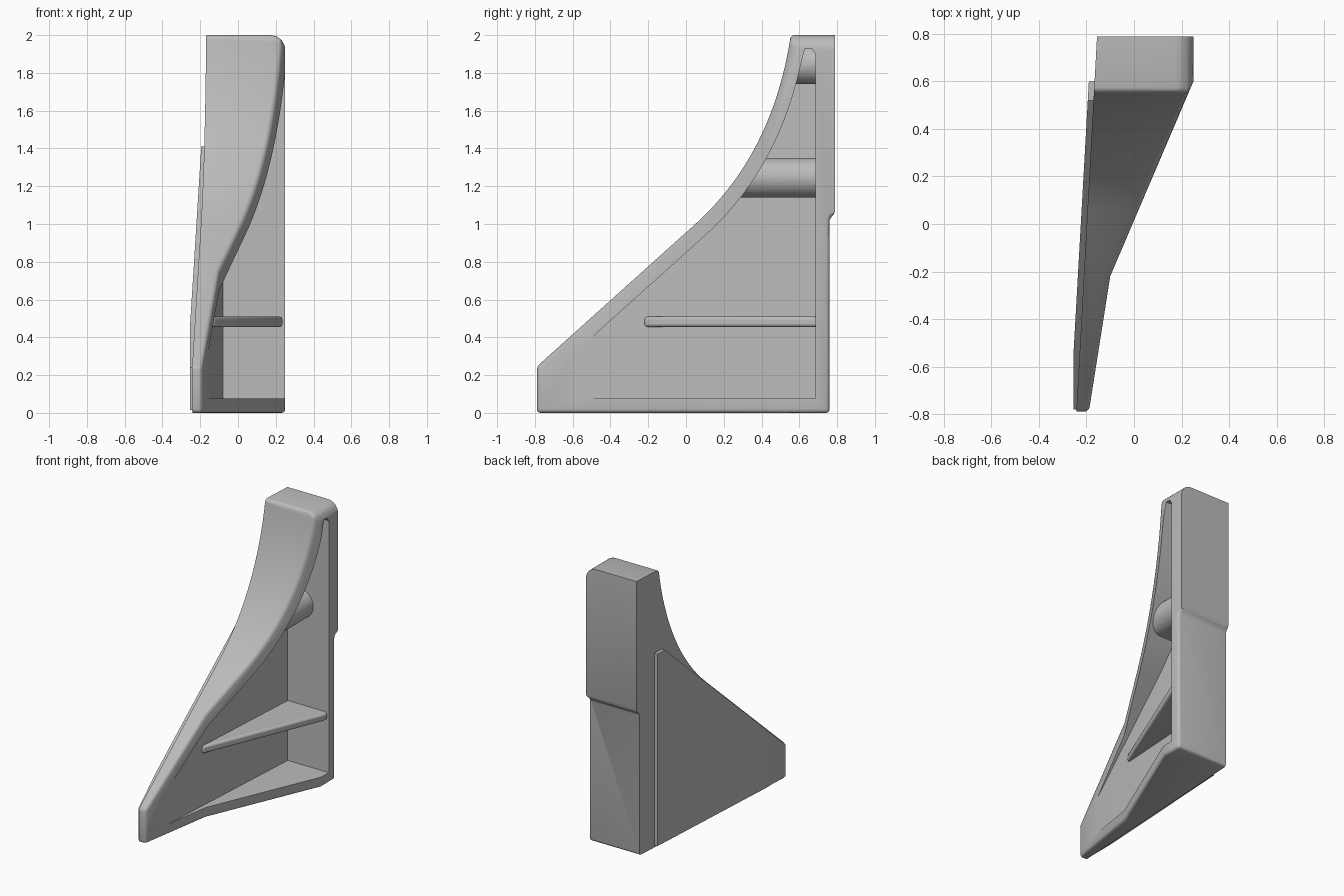
import bpy, bmesh, math
from mathutils import Vector

if "Cube" in bpy.data.objects:
    bpy.data.objects.remove(bpy.data.objects["Cube"])

grey = bpy.data.materials.new("plain_grey")
grey.use_nodes = True
grey.diffuse_color = (0.5, 0.5, 0.5, 1)
grey.node_tree.nodes["Principled BSDF"].inputs["Base Color"].default_value = (0.5, 0.5, 0.5, 1)


def prism(name, pts, axis, lo, hi):
    """Extrude a 2D outline along an axis; lo and hi may depend on the first coordinate."""
    bm = bmesh.new()
    rings = []
    for end in (lo, hi):
        ring = []
        for a, b in pts:
            co = [a, b]
            co.insert(axis, end(a) if callable(end) else end)
            ring.append(bm.verts.new(co))
        bm.faces.new(ring)
        rings.append(ring)
    for i in range(len(pts)):
        j = (i + 1) % len(pts)
        bm.faces.new((rings[0][i], rings[0][j], rings[1][j], rings[1][i]))
    bmesh.ops.recalc_face_normals(bm, faces=bm.faces)
    me = bpy.data.meshes.new(name)
    bm.to_mesh(me)
    bm.free()
    ob = bpy.data.objects.new(name, me)
    bpy.context.collection.objects.link(ob)
    me.materials.append(grey)
    return ob


def activate(ob):
    bpy.ops.object.select_all(action="DESELECT")
    ob.select_set(True)
    bpy.context.view_layer.objects.active = ob


def combine(ob, tool, operation):
    """Apply a boolean and discard the tool."""
    activate(ob)
    mod = ob.modifiers.new("cut", "BOOLEAN")
    mod.operation, mod.object, mod.solver = operation, tool, "EXACT"
    bpy.ops.object.modifier_apply(modifier=mod.name)
    bpy.data.objects.remove(tool)


def smooth(ob):
    activate(ob)
    bpy.ops.object.shade_smooth_by_angle(angle=math.radians(30))


def left(y):
    return -0.155 + 0.055 * (y - 0.8)


def floor(y):
    return -0.08 + 0.06 * (y - 0.685)


def sweep(offset):
    """Front edge: straight slope then a curve up to the top, moved inward by offset."""
    p0, p1, p2 = Vector((0.05, 1.0)), Vector((0.46, 1.37)), Vector((0.555, 2.0))
    start = Vector((-0.79, 0.245))
    d = (p0 - start).normalized()
    out = [start + offset * Vector((d.y, -d.x))]
    for i in range(17):
        t = i / 16
        p = p0 * (1 - t) ** 2 + p1 * 2 * t * (1 - t) + p2 * t * t
        d = ((p1 - p0) * (1 - t) + (p2 - p1) * t).normalized()
        out.append(p + offset * Vector((d.y, -d.x)))
    return [tuple(p) for p in out]


def pocket(name, offset, low, back, top, lo):
    curve = [p for p in sweep(offset) if p[1] < top - 0.04]
    crown = [(curve[-1][0] + 0.025, top), (back - 0.02, top), (back, top - 0.03)]
    return prism(name, curve + crown + [(back, low), (curve[0][0], low)], 0, lo, 0.6)


# Body: side outline trimmed by the plan outline and the rounded top corner
back_step = [(0.79, 2), (0.79, 1.07), (0.782, 1.05), (0.768, 1.04), (0.76, 1.02)]
body = prism("bracket_body", sweep(0) + back_step + [(0.76, 0), (-0.79, 0)], 0, left, 0.6)
plan = [(-1, -1), (-0.223, -1), (-0.1, -0.22), (0.25, 0.6), (0.25, 1), (-1, 1)]
combine(body, prism("plan_trim", plan, 2, -1, 3), "INTERSECT")
corner = [(0.17 + 0.08 * math.cos(a), 1.92 + 0.08 * math.sin(a))
          for a in (i * math.pi / 16 for i in range(9))]
combine(body, prism("corner_trim", corner + [(-1, 2), (-1, -1), (0.25, -1)], 1, -2, 2), "INTERSECT")

# Soften the outer edges, leaving the flat mounting side and upper back crisp
bm = bmesh.new()
bm.from_mesh(body.data)
bmesh.ops.remove_doubles(bm, verts=bm.verts, dist=0.002)


def is_soft(e):
    if len(e.link_faces) != 2 or e.calc_face_angle(0) < math.radians(30):
        return False
    on_left = all(v.co.x < left(v.co.y) + 0.01 for v in e.verts)
    return not on_left and not all(v.co.y > 0.78 for v in e.verts)


bmesh.ops.bevel(bm, geom=[e for e in bm.edges if is_soft(e)], offset=0.02, segments=3,
                profile=0.5, affect="EDGES", clamp_overlap=False)
bm.to_mesh(body.data)
bm.free()

# Open side pocket
combine(body, pocket("pocket_cutter", 0.08, 0.075, 0.685, 1.93, floor), "DIFFERENCE")
smooth(body)

# Two rounded screw bosses, trimmed to sink into the surrounding walls
for name, z in (("middle_boss", 1.245), ("upper_boss", 1.845)):
    arch = [(0.02 + 0.105 * math.sin(a), z + 0.105 * math.cos(a))
            for a in (i * math.pi / 20 for i in range(21))]
    boss = prism(name, arch + [(-0.12, z - 0.105), (-0.12, z + 0.105)], 1, 0.1, 0.75)
    combine(boss, pocket("boss_trim", 0.05, 0.05, 0.71, 1.95, -0.5), "INTERSECT")
    smooth(boss)

# Horizontal stiffening rib
rib = prism("stiffening_rib", [(-0.16, -0.22), (-0.125, -0.22), (0.235, 0.65), (0.235, 0.71), (-0.1, 0.71)],
            2, 0.455, 0.51)
bev = rib.modifiers.new("round", "BEVEL")
bev.width, bev.segments, bev.limit_method = 0.015, 3, "ANGLE"
smooth(rib)

# Thin raised pad on the flat side, level at the front and tapering behind
prism("front_pad", [(-0.78, 0.015), (-0.78, 0.24), (-0.55, 0.445), (-0.55, 0.015)],
      0, -0.255, lambda y: left(y) + 0.01)
prism("rear_pad", [(-0.55, 0.015), (-0.55, 0.445), (0.52, 1.41), (0.6, 1.41), (0.6, 0.015)],
      0, lambda y: -0.255 + 0.0565 * (y + 0.55), lambda y: left(y) + 0.01)
